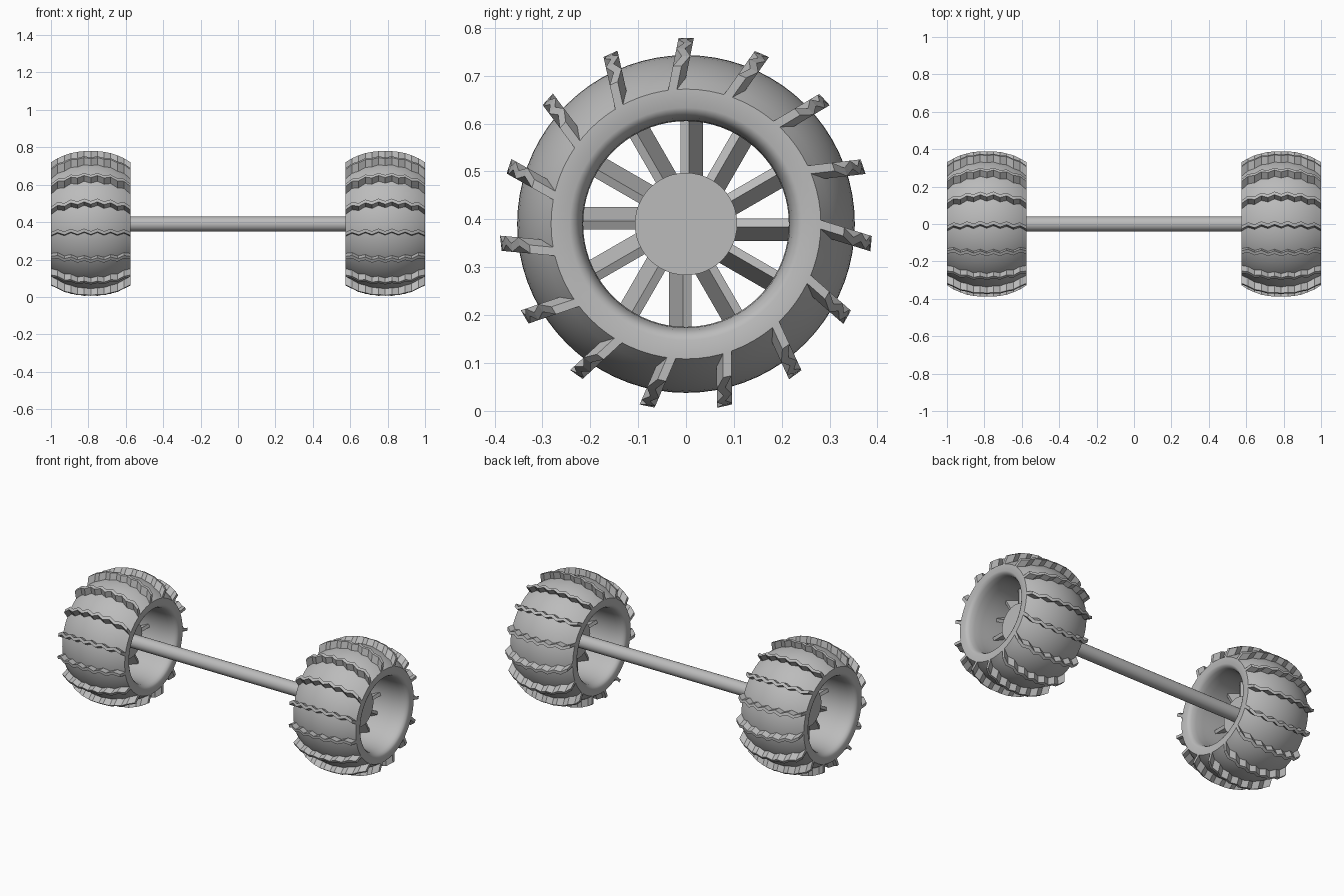
import bpy, bmesh, math
from mathutils import Vector, Matrix

cube = bpy.data.objects.get("Cube")
if cube:
    bpy.data.objects.remove(cube, do_unlink=True)

AXLE_Z = 0.39
WHEEL_X = 0.787
HALF = 0.2125          # half the wheel width
EDGE_R, CROWN_R = 0.282, 0.353

grey = bpy.data.materials.new("plain_grey")
grey.use_nodes = True
colour = (0.5, 0.5, 0.5, 1)
grey.diffuse_color = colour
grey.node_tree.nodes["Principled BSDF"].inputs["Base Color"].default_value = colour


def finish(name, bm, x, smooth=None):
    """Turn a bmesh into an object centred on the axle at x."""
    bmesh.ops.recalc_face_normals(bm, faces=bm.faces)
    mesh = bpy.data.meshes.new(name)
    bm.to_mesh(mesh)
    bm.free()
    mesh.materials.append(grey)
    obj = bpy.data.objects.new(name, mesh)
    obj.location = (x, 0, AXLE_Z)
    bpy.context.collection.objects.link(obj)
    if smooth:
        bpy.ops.object.select_all(action='DESELECT')
        obj.select_set(True)
        bpy.context.view_layer.objects.active = obj
        bpy.ops.object.shade_smooth_by_angle(angle=math.radians(smooth))
    return obj


def cylinder(name, radius, length, x, sides):
    bm = bmesh.new()
    bmesh.ops.create_cone(bm, cap_ends=True, segments=sides, radius1=radius,
                          radius2=radius, depth=length,
                          matrix=Matrix.Rotation(math.pi / 2, 4, 'Y'))
    return finish(name, bm, x, 35)


def crown(x):
    """Tyre radius at a distance x from the wheel's middle plane."""
    sag = CROWN_R - EDGE_R
    big = (HALF ** 2 + sag ** 2) / (2 * sag)
    return CROWN_R - big + math.sqrt(big ** 2 - x ** 2)


def tyre(name, x):
    # Closed section: bulging tread, flat side walls, rounded bore
    outer = [(HALF * i / 8, crown(HALF * i / 8)) for i in range(-8, 9)]
    lip = [(HALF, 0.243), (0.207, 0.232), (0.193, 0.223), (0.165, 0.217), (0.12, 0.215)]
    section = outer + lip + [(-a, r) for a, r in reversed(lip)]
    bm = bmesh.new()
    n = 72
    rings = []
    for i in range(n):
        t = 2 * math.pi * i / n
        rings.append([bm.verts.new((a, r * math.sin(t), r * math.cos(t))) for a, r in section])
    for i in range(n):
        p, q = rings[i], rings[(i + 1) % n]
        for j in range(len(section)):
            k = (j + 1) % len(section)
            bm.faces.new((p[j], p[k], q[k], q[j]))
    finish(name, bm, x, 35)


def treads(name, x, count=15, steps=12, thick=0.018, zig=0.014):
    # Leaning zigzag bars that follow the bulge of the tyre
    bm = bmesh.new()
    for c in range(count):
        turn = Matrix.Rotation(-2 * math.pi * c / count, 4, 'X')
        rows = []
        for i in range(steps + 1):
            a = HALF * (2 * i / steps - 1)
            base = crown(a)
            low, high = base - 0.006, base + 0.036 + 0.012 * abs(a) / HALF
            wave = zig * (i % 2)
            row = []
            for r, side in ((low, -1), (low, 1), (high, 1), (high, -1)):
                y = -0.028 + 0.2 * (r - EDGE_R) + wave + side * thick / 2
                row.append(bm.verts.new(turn @ Vector((a, y, r))))
            rows.append(row)
        for p, q in zip(rows, rows[1:]):
            for j in range(4):
                k = (j + 1) % 4
                bm.faces.new((p[j], p[k], q[k], q[j]))
        bm.faces.new(rows[0])
        bm.faces.new(rows[-1])
    finish(name, bm, x)


def spokes(name, x, count=12):
    # Pitched blades, slightly off the radial line
    bm = bmesh.new()
    for c in range(count):
        turn = Matrix.Rotation(-2 * math.pi * c / count, 4, 'X')
        place = Matrix.Translation((0, 0.012, 0.155))
        pitch = Matrix.Rotation(math.radians(-25), 4, 'Z')
        size = Matrix.Diagonal((0.07, 0.019, 0.15, 1))
        bmesh.ops.create_cube(bm, size=1, matrix=turn @ place @ pitch @ size)
    finish(name, bm, x)


for side, sign in (("left", 1), ("right", -1)):
    x = sign * WHEEL_X
    tyre(side + "_tyre", x)
    treads(side + "_tread_bars", x)
    spokes(side + "_spokes", x)
    cylinder(side + "_hub", 0.107, 0.12, x, 48)

cylinder("axle", 0.04, 2 * WHEEL_X, 0, 32)
